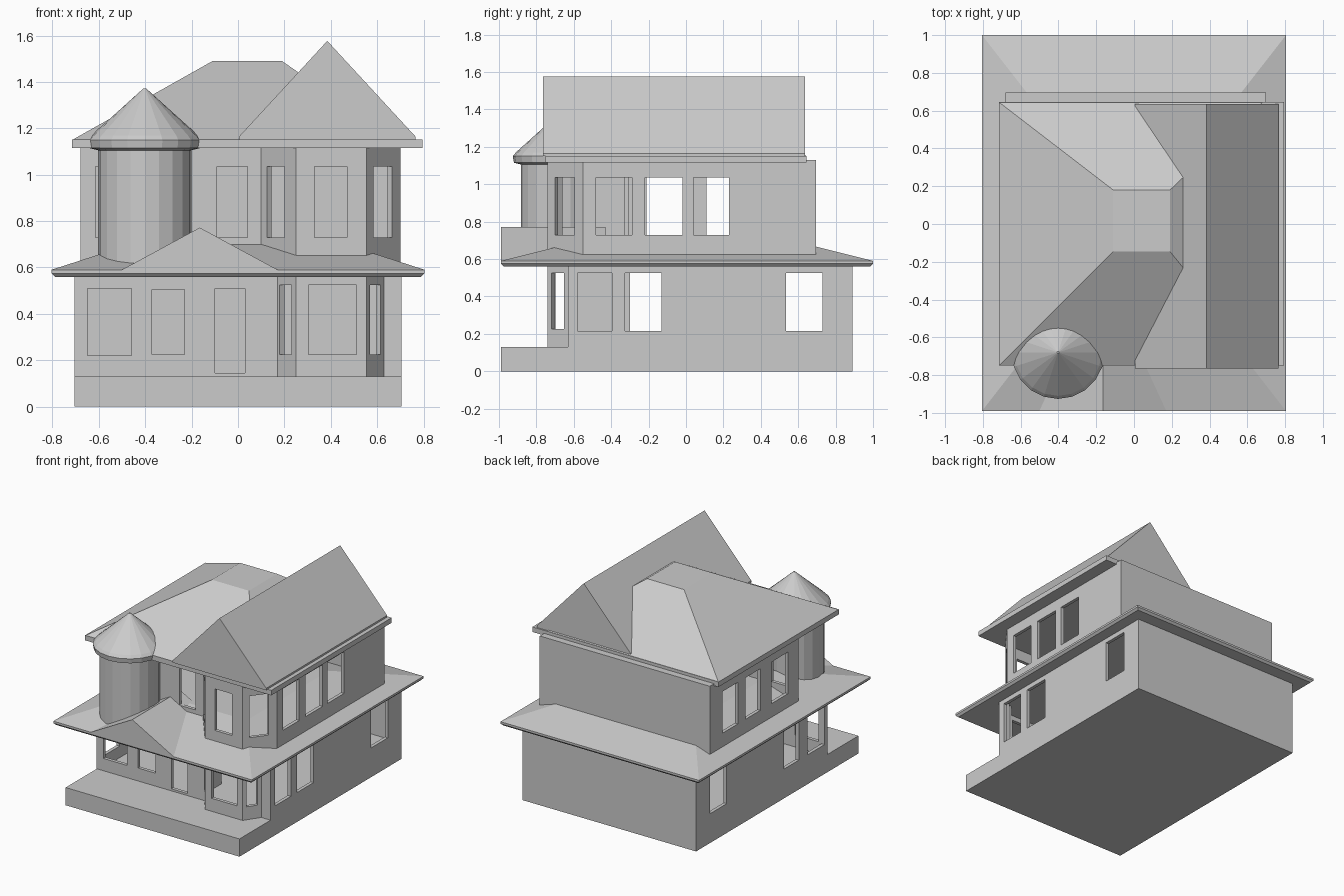
import bpy, bmesh, math
from mathutils import Vector

cube = bpy.data.objects.get("Cube")
if cube:
    bpy.data.objects.remove(cube, do_unlink=True)

GRAY = (0.6, 0.6, 0.6, 1)
mat = bpy.data.materials.new("plain gray")
mat.use_nodes = True
mat.diffuse_color = GRAY
mat.node_tree.nodes["Principled BSDF"].inputs["Base Color"].default_value = GRAY


def add_object(name, bm):
    mesh = bpy.data.meshes.new(name)
    bm.to_mesh(mesh)
    bm.free()
    mesh.materials.append(mat)
    obj = bpy.data.objects.new(name, mesh)
    bpy.context.collection.objects.link(obj)
    return obj


def loft(name, rings):
    """Closed solid through rings of equal vertex count."""
    bm = bmesh.new()
    loops = [[bm.verts.new(p) for p in ring] for ring in rings]
    bm.faces.new(loops[0])
    bm.faces.new(loops[-1])
    n = len(loops[0])
    for low, high in zip(loops, loops[1:]):
        for i in range(n):
            j = (i + 1) % n
            bm.faces.new((low[i], low[j], high[j], high[i]))
    bmesh.ops.recalc_face_normals(bm, faces=bm.faces)
    return add_object(name, bm)


def rect(x0, x1, y0, y1, z):
    return [(x0, y0, z), (x1, y0, z), (x1, y1, z), (x0, y1, z)]


def circle(cx, cy, r, z, n=20):
    return [(cx + r * math.cos(math.tau * i / n), cy + r * math.sin(math.tau * i / n), z)
            for i in range(n)]


def gable(name, x0, x1, y0, y1, z0, z1):
    return loft(name, [[(x0, y, z0), (x1, y, z0), ((x0 + x1) / 2, y, z1)] for y in (y0, y1)])


def walls(name, outline, z0, z1, openings):
    """Thin walls along a counter-clockwise outline.
    openings: {wall index: [(start, end, bottom, top)]}, along x, or y for side walls."""
    bm = bmesh.new()
    for k, a in enumerate(outline):
        a, b = Vector(a), Vector(outline[(k + 1) % len(outline)])
        axis = 0 if abs(b.x - a.x) > 0.001 else 1
        holes = openings.get(k, [])
        us = sorted({a[axis], b[axis], *(u for h in holes for u in h[:2])},
                    reverse=a[axis] > b[axis])
        zs = sorted({z0, z1, *(z for h in holes for z in h[2:])})
        grid = []
        for u in us:
            p = a.lerp(b, (u - a[axis]) / (b[axis] - a[axis]))
            grid.append([bm.verts.new((p.x, p.y, z)) for z in zs])
        for i in range(len(us) - 1):
            for j in range(len(zs) - 1):
                u, z = (us[i] + us[i + 1]) / 2, (zs[j] + zs[j + 1]) / 2
                if not any(h[0] < u < h[1] and h[2] < z < h[3] for h in holes):
                    bm.faces.new((grid[i][j], grid[i + 1][j], grid[i + 1][j + 1], grid[i][j + 1]))
    bmesh.ops.delete(bm, geom=[v for v in bm.verts if not v.link_faces], context='VERTS')
    obj = add_object(name, bm)
    mod = obj.modifiers.new("thickness", 'SOLIDIFY')
    mod.thickness = 0.025
    mod.offset = -1
    return obj


# Ground floor with its front bay, on a solid base that forms the porch deck
loft("base", [rect(-0.705, 0.705, -0.99, 0.89, z) for z in (0, 0.13)])
low = (0.215, 0.525)
walls("ground_floor_walls",
      [(-0.705, -0.63), (0.17, -0.63), (0.25, -0.74), (0.555, -0.74), (0.63, -0.63),
       (0.705, -0.63), (0.705, 0.89), (-0.705, 0.89)], 0.12, 0.58,
      {0: [(-0.65, -0.46, 0.22, 0.51), (-0.37, -0.23, 0.225, 0.505), (-0.1, 0.03, 0.145, 0.51)],
       1: [(0.18, 0.23, 0.225, 0.525)],
       2: [(0.305, 0.51, 0.225, 0.525)],
       3: [(0.57, 0.615, 0.225, 0.525)],
       5: [(-0.58, -0.395, *low), (-0.325, -0.13, *low), (0.535, 0.73, *low)],
       7: [(-0.6, -0.4, *low), (-0.3, -0.13, *low), (0.535, 0.73, *low)]})
loft("ground_floor_partition", [rect(0.09, 0.11, -0.62, -0.35, z) for z in (0.12, 0.58)])

# Skirt roof between the floors and the porch gable
loft("skirt_roof", [rect(-0.79, 0.79, -0.975, 0.985, 0.56),
                    rect(-0.805, 0.805, -0.99, 1.0, 0.575),
                    rect(-0.805, 0.805, -0.99, 1.0, 0.59),
                    rect(-0.4, 0.4, -0.47, 0.48, 0.72)])
gable("porch_gable", -0.505, 0.175, -0.99, -0.43, 0.588, 0.772)

# Upper floor, stepped back behind the tower
up = (0.73, 1.035)
walls("upper_floor_walls",
      [(-0.68, -0.33), (-0.3, -0.33), (-0.3, -0.55), (0.1, -0.55), (0.25, -0.74),
       (0.555, -0.74), (0.7, -0.55), (0.7, 0.695), (-0.68, 0.695)], 0.6, 1.13,
      {0: [(-0.615, -0.48, *up)],
       2: [(-0.09, 0.04, *up)],
       3: [(0.125, 0.2, *up)],
       4: [(0.33, 0.47, *up)],
       5: [(0.585, 0.665, *up)],
       6: [(-0.48, -0.29, *up), (-0.22, -0.02, *up), (0.04, 0.23, *up)],
       8: [(-0.21, -0.02, *up), (0.11, 0.28, *up), (0.37, 0.55, *up)]})
loft("upper_wall_cap", [rect(-0.68, 0.7, 0.6, 0.695, z) for z in (1.115, 1.13)])

# Main roof: eave slab, flat-topped hip and the large side gable
loft("eave_slab", [rect(-0.715, 0.795, -0.75, 0.645, z) for z in (1.115, 1.152)])
loft("hip_roof", [rect(-0.715, 0.68, -0.75, 0.645, 1.15),
                  rect(-0.11, 0.19, -0.145, 0.18, 1.49)])
gable("side_gable", 0.005, 0.765, -0.765, 0.635, 1.165, 1.577)
loft("side_gable_base", [rect(0.005, 0.765, -0.765, 0.635, z) for z in (1.15, 1.165)])

# Round corner tower with a conical roof
tx, ty = -0.402, -0.68
loft("tower", [circle(tx, ty, 0.202, z) for z in (0.6, 1.12)])
loft("tower_roof", [circle(tx, ty, r, z) for r, z in
                    ((0.2, 1.105), (0.24, 1.115), (0.246, 1.15), (0.23, 1.17), (0.006, 1.372))])
